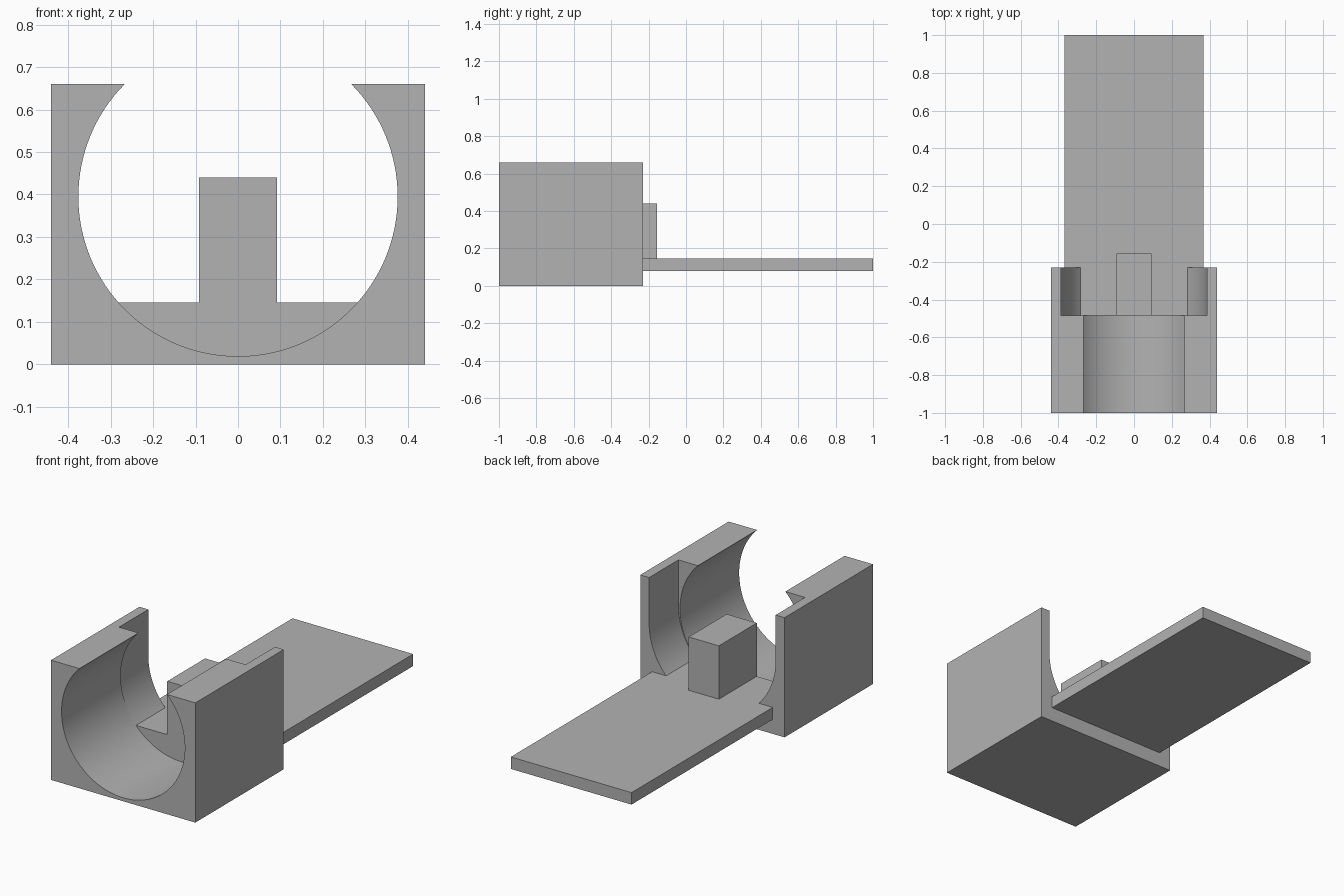
import bpy
import bmesh
import math

cube = bpy.data.objects.get("Cube")
if cube:
    bpy.data.objects.remove(cube, do_unlink=True)

grey = bpy.data.materials.new("plain grey")
grey.use_nodes = True
grey.diffuse_color = (0.45, 0.45, 0.45, 1)
grey.node_tree.nodes["Principled BSDF"].inputs["Base Color"].default_value = (0.45, 0.45, 0.45, 1)

# Main dimensions
HALF_W, TOP = 0.44, 0.66
FRONT, STEP, BACK = -1.0, -0.485, -0.23
FLOOR = 0.146


def extrude_profile(name, points, y0, y1):
    """Extrude an (x, z) outline along y into a solid."""
    bm = bmesh.new()
    face = bm.faces.new([bm.verts.new((x, y0, z)) for x, z in points])
    moved = bmesh.ops.extrude_face_region(bm, geom=[face], use_keep_orig=True)["geom"]
    verts = [g for g in moved if isinstance(g, bmesh.types.BMVert)]
    bmesh.ops.translate(bm, verts=verts, vec=(0, y1 - y0, 0))
    bmesh.ops.recalc_face_normals(bm, faces=bm.faces)
    mesh = bpy.data.meshes.new(name)
    bm.to_mesh(mesh)
    bm.free()
    mesh.materials.append(grey)
    obj = bpy.data.objects.new(name, mesh)
    bpy.context.collection.objects.link(obj)
    bpy.ops.object.select_all(action="DESELECT")
    obj.select_set(True)
    bpy.context.view_layer.objects.active = obj
    bpy.ops.object.shade_smooth_by_angle(angle=math.radians(30))
    return obj


def arc(radius, centre_z, start, end, steps):
    angles = [start + (end - start) * i / steps for i in range(steps + 1)]
    return [(radius * math.cos(a), centre_z + radius * math.sin(a)) for a in angles]


def rectangle(half_w, z0, z1):
    return [(-half_w, z0), (half_w, z0), (half_w, z1), (-half_w, z1)]


outer = [(-HALF_W, TOP), (-HALF_W, 0), (HALF_W, 0), (HALF_W, TOP)]

# Front cradle: block with a round bore that is open at the top
radius, centre = 0.376, 0.395
lip = math.asin((TOP - centre) / radius)
bore = arc(radius, centre, lip, -math.pi - lip, 96)
extrude_profile("front_cradle", outer + bore, FRONT, STEP)

# Rear cradle: flat floor, curved lower walls and upright upper walls
radius, centre = 0.386, 0.409
low = math.asin((FLOOR - centre) / radius)
right_wall = [(radius, TOP)] + arc(radius, centre, 0, low, 24)
left_wall = [(-x, z) for x, z in reversed(right_wall)]
extrude_profile("rear_cradle", outer + right_wall + left_wall, STEP, BACK)

# Long plate behind the cradle and the stop block standing on it
extrude_profile("tail_plate", rectangle(0.368, 0.08, FLOOR), BACK, 1.0)
extrude_profile("stop_block", rectangle(0.092, FLOOR, 0.44), STEP, -0.155)
